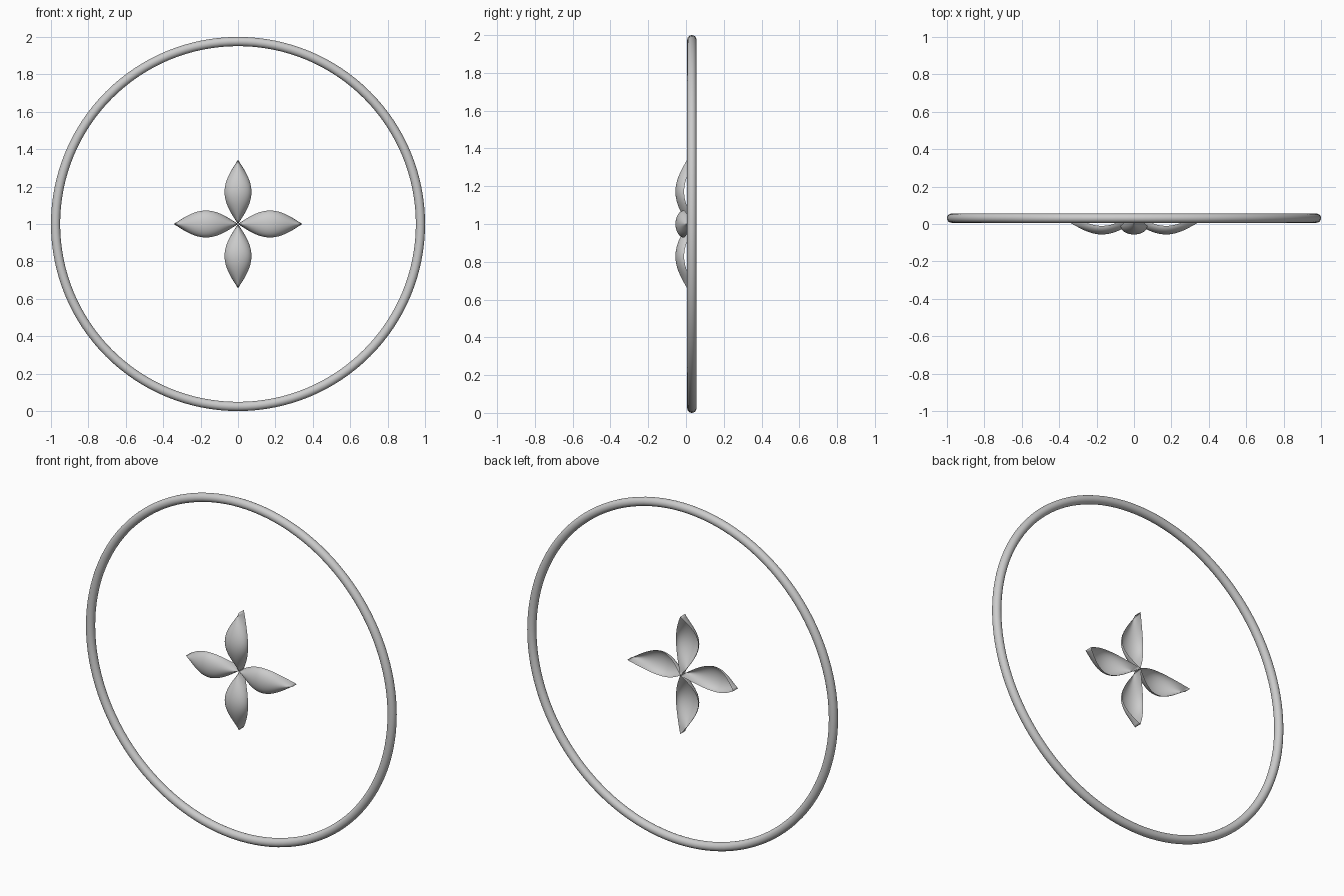
import bpy, bmesh, math
from mathutils import Matrix

if "Cube" in bpy.data.objects:
    bpy.data.objects.remove(bpy.data.objects["Cube"])

CENTRE_Z = 1.0


def smooth(obj):
    for p in obj.data.polygons:
        p.use_smooth = True


# Outer ring, standing upright in the xz plane
bpy.ops.mesh.primitive_torus_add(
    major_radius=0.9755, minor_radius=0.0245,
    major_segments=128, minor_segments=20,
    location=(0, 0.031, CENTRE_Z), rotation=(math.pi / 2, 0, 0))
ring = bpy.context.object
ring.name = "outer_ring"
smooth(ring)


# Petal: open, bowed half-shell that is leaf-shaped from the front
def make_petal(name, angle, length=0.343, half_width=0.072, depth=0.046,
               steps=28, sides=16):
    bm = bmesh.new()
    rows = []
    for i in range(steps + 1):
        t = i / steps
        s = math.sin(math.pi * t)
        ridge_y = 0.008 - 0.064 * s
        row = []
        for j in range(sides + 1):
            a = math.pi * (j / sides - 0.5)
            row.append(bm.verts.new((length * t,
                                     ridge_y + depth * (1 - math.cos(a)),
                                     half_width * s * math.sin(a))))
        rows.append(row)
    for r0, r1 in zip(rows, rows[1:]):
        for j in range(sides):
            bm.faces.new((r0[j], r1[j], r1[j + 1], r0[j + 1]))
    # close the zero-width ends into a single fold line
    bmesh.ops.remove_doubles(bm, verts=bm.verts, dist=1e-5)
    bm.transform(Matrix.Rotation(angle, 4, 'Y'))
    mesh = bpy.data.meshes.new(name)
    bm.to_mesh(mesh)
    bm.free()
    obj = bpy.data.objects.new(name, mesh)
    obj.location = (0, 0, CENTRE_Z)
    bpy.context.collection.objects.link(obj)
    smooth(obj)


# Four petals around the centre
for k, side in enumerate(("right", "bottom", "left", "top")):
    make_petal("petal_" + side, k * math.pi / 2)
